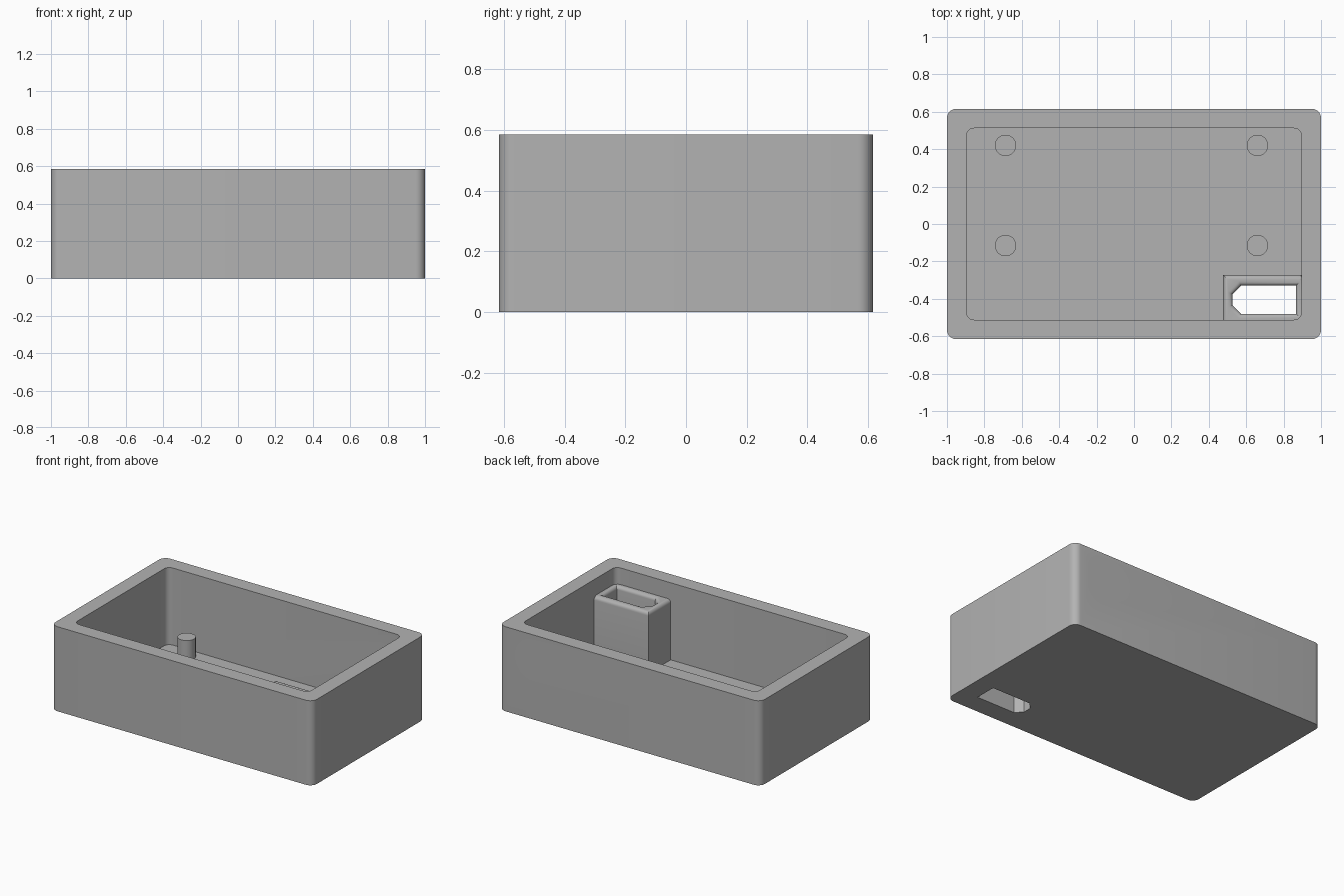
import bpy, bmesh, math
from mathutils import Matrix, Vector

cube = bpy.data.objects.get("Cube")
if cube:
    bpy.data.objects.remove(cube)

grey = bpy.data.materials.new("plain_grey")
grey.use_nodes = True
COLOUR = (0.45, 0.45, 0.45, 1)
grey.diffuse_color = COLOUR
grey.node_tree.nodes["Principled BSDF"].inputs["Base Color"].default_value = COLOUR

HX, HY, HEIGHT, WALL, FLOOR = 1.0, 0.616, 0.585, 0.104, 0.052
IX, IY = HX - WALL, HY - WALL


def add_object(name, bm):
    bmesh.ops.recalc_face_normals(bm, faces=bm.faces)
    mesh = bpy.data.meshes.new(name)
    bm.to_mesh(mesh)
    bm.free()
    mesh.materials.append(grey)
    obj = bpy.data.objects.new(name, mesh)
    bpy.context.collection.objects.link(obj)
    return obj


def prism(name, outline, z0, z1):
    bm = bmesh.new()
    base = bm.faces.new([bm.verts.new((x, y, z0)) for x, y in outline])
    top = bmesh.ops.extrude_face_region(bm, geom=[base])["geom"]
    for v in top:
        if isinstance(v, bmesh.types.BMVert):
            v.co.z = z1
    return add_object(name, bm)


def rounded_rect(hx, hy, r, steps=8):
    pts = []
    for i, (sx, sy) in enumerate([(1, 1), (-1, 1), (-1, -1), (1, -1)]):
        for k in range(steps + 1):
            a = math.pi / 2 * (i + k / steps)
            pts.append((sx * (hx - r) + r * math.cos(a), sy * (hy - r) + r * math.sin(a)))
    return pts


def cylinder(name, r, start, end, tip=0):
    """Cylinder between two points, with an optional drill point at the start."""
    start, end = Vector(start), Vector(end)
    axis = end - start
    bm = bmesh.new()
    bmesh.ops.create_cone(bm, cap_ends=True, segments=40, radius1=r, radius2=r, depth=axis.length)
    if tip:
        cap = min(bm.faces, key=lambda f: f.calc_center_median().z)
        bmesh.ops.poke(bm, faces=[cap])["verts"][0].co.z -= tip
    turn = axis.to_track_quat("Z", "Y").to_matrix().to_4x4()
    bm.transform(Matrix.Translation((start + end) / 2) @ turn)
    return add_object(name, bm)


def cut(obj, *cutters):
    for c in cutters:
        mod = obj.modifiers.new("cut", "BOOLEAN")
        mod.operation, mod.solver, mod.object = "DIFFERENCE", "EXACT", c
    graph = bpy.context.evaluated_depsgraph_get()
    mesh = bpy.data.meshes.new_from_object(obj.evaluated_get(graph))
    obj.modifiers.clear()
    obj.data = mesh
    for c in cutters:
        bpy.data.objects.remove(c)


def opening():
    # Socket opening with two chamfered corners
    x0, x1, y0, y1, c = 0.527, 0.866, -0.48, -0.33, 0.045
    pts = [(x0 + c, y0), (x1, y0), (x1, y1), (x0 + c, y1), (x0, y1 - c), (x0, y0 + c)]
    return prism("opening_cutter", pts, -0.1, 1)


# Open box with cavity, socket opening, cable hole and screw holes
case = prism("case", rounded_rect(HX, HY, 0.05), 0, HEIGHT)
cutters = [prism("cavity_cutter", rounded_rect(IX, IY, 0.04), FLOOR, 1), opening()]
HOLE_X, HOLE_Z = 0.735, 0.41
cutters.append(cylinder("cable_hole", 0.09, (HOLE_X, IY - 0.1, HOLE_Z), (HOLE_X, HY + 0.1, HOLE_Z)))
cutters.append(cylinder("counterbore", 0.143, (HOLE_X, HY - 0.07, HOLE_Z), (HOLE_X, HY + 0.1, HOLE_Z)))
for sx in (-1, 1):
    for sy in (-1, 1):
        x, y = sx * 0.92, sy * 0.535
        cutters.append(cylinder("screw_hole", 0.032, (x, y, HEIGHT - 0.2), (x, y, HEIGHT + 0.1), 0.02))
cut(case, *cutters)

# Socket housing in the corner, with a rounded lip
SX, SY, TOP = 0.476, -0.272, 0.47
housing = prism("socket_housing", [(SX, -IY), (IX, -IY), (IX, SY), (SX, SY)], FLOOR, TOP)
cut(housing, opening())
bm = bmesh.new()
bm.from_mesh(housing.data)
lip = []
for e in bm.edges:
    mid = (e.verts[0].co + e.verts[1].co) / 2
    on_top = all(abs(v.co.z - TOP) < 1e-4 for v in e.verts)
    against_wall = mid.x > IX - 1e-3 or mid.y < -IY + 1e-3
    if on_top and not against_wall and e.calc_face_angle(0) > 0.5:
        lip.append(e)
bmesh.ops.bevel(bm, geom=lip, offset=0.024, segments=5, profile=0.5, affect="EDGES", clamp_overlap=True)
bm.to_mesh(housing.data)
bm.free()

# Four board standoffs with screw holes
parts = [case, housing]
for x, side in ((-0.687, "right"), (0.66, "left")):
    for y, end in ((-0.115, "front"), (0.42, "back")):
        post = cylinder(f"standoff_{end}_{side}", 0.057, (x, y, FLOOR), (x, y, 0.19))
        cut(post, cylinder("post_hole", 0.026, (x, y, FLOOR + 0.01), (x, y, 0.3)))
        parts.append(post)

# Smooth curved walls, sharp edges kept
bpy.ops.object.select_all(action="DESELECT")
for obj in parts:
    obj.select_set(True)
bpy.context.view_layer.objects.active = case
bpy.ops.object.shade_smooth_by_angle(angle=math.radians(30))
